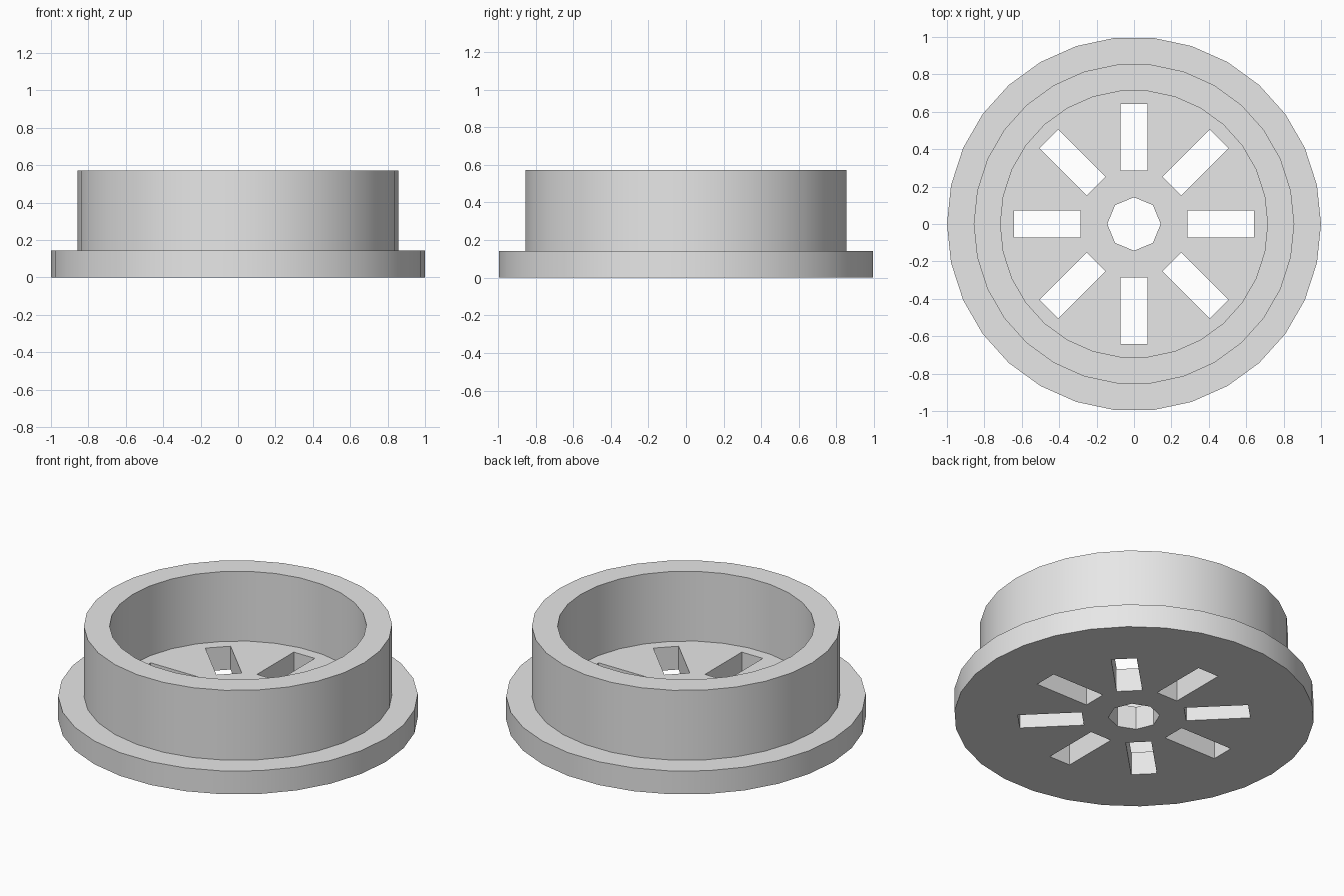
import bpy, bmesh
from math import cos, sin, tau, radians
from mathutils import Matrix

default_cube = bpy.data.objects.get("Cube")
if default_cube:
    bpy.data.objects.remove(default_cube)

U = 1 / 14          # design unit: the flange radius is 14 units
SIDES = 30

grey = bpy.data.materials.new("light_grey")
grey.use_nodes = True
grey.diffuse_color = (0.8, 0.8, 0.8, 1)
grey.node_tree.nodes["Principled BSDF"].inputs["Base Color"].default_value = (0.8, 0.8, 0.8, 1)


def make_object(name, bm):
    bmesh.ops.recalc_face_normals(bm, faces=bm.faces)
    mesh = bpy.data.meshes.new(name)
    bm.to_mesh(mesh)
    bm.free()
    mesh.materials.append(grey)
    obj = bpy.data.objects.new(name, mesh)
    bpy.context.collection.objects.link(obj)
    return obj


def add_lathe(bm, profile, sides):
    """Stack rings of (radius, height) and cap both ends."""
    rings = [[bm.verts.new((r * U * cos(tau * i / sides), r * U * sin(tau * i / sides), z * U))
              for i in range(sides)] for r, z in profile]
    for low, high in zip(rings, rings[1:]):
        for i in range(sides):
            j = (i + 1) % sides
            bm.faces.new((low[i], low[j], high[j], high[i]))
    bm.faces.new(rings[0])
    bm.faces.new(rings[-1])


# Flanged cup: base disc, raised wall and inner floor
bm = bmesh.new()
add_lathe(bm, [(14, 0), (14, 2), (12, 2), (12, 8), (10, 8), (10, 2)], SIDES)
cup = make_object("flanged_cup", bm)

# Cutter: octagonal centre hole and eight radial slots
bm = bmesh.new()
add_lathe(bm, [(2, -1), (2, 4)], 8)
for k in range(8):
    place = (Matrix.Rotation(tau * k / 8, 4, "Z")
             @ Matrix.Translation((6.5 * U, 0, 1.5 * U))
             @ Matrix.Diagonal((5 * U, 2 * U, 5 * U, 1)))
    bmesh.ops.create_cube(bm, size=1, matrix=place)
cutter = make_object("drain_cutter", bm)
cutter.hide_render = True

# Cut the openings, then drop the cutter
cut = cup.modifiers.new("drain_openings", "BOOLEAN")
cut.operation = "DIFFERENCE"
cut.solver = "EXACT"
cut.object = cutter
bpy.ops.object.select_all(action="DESELECT")
cup.select_set(True)
bpy.context.view_layer.objects.active = cup
bpy.ops.object.modifier_apply(modifier=cut.name)
bpy.data.objects.remove(cutter)

# Smooth round walls, crisp rims and slots
bpy.ops.object.shade_smooth_by_angle(angle=radians(30))
